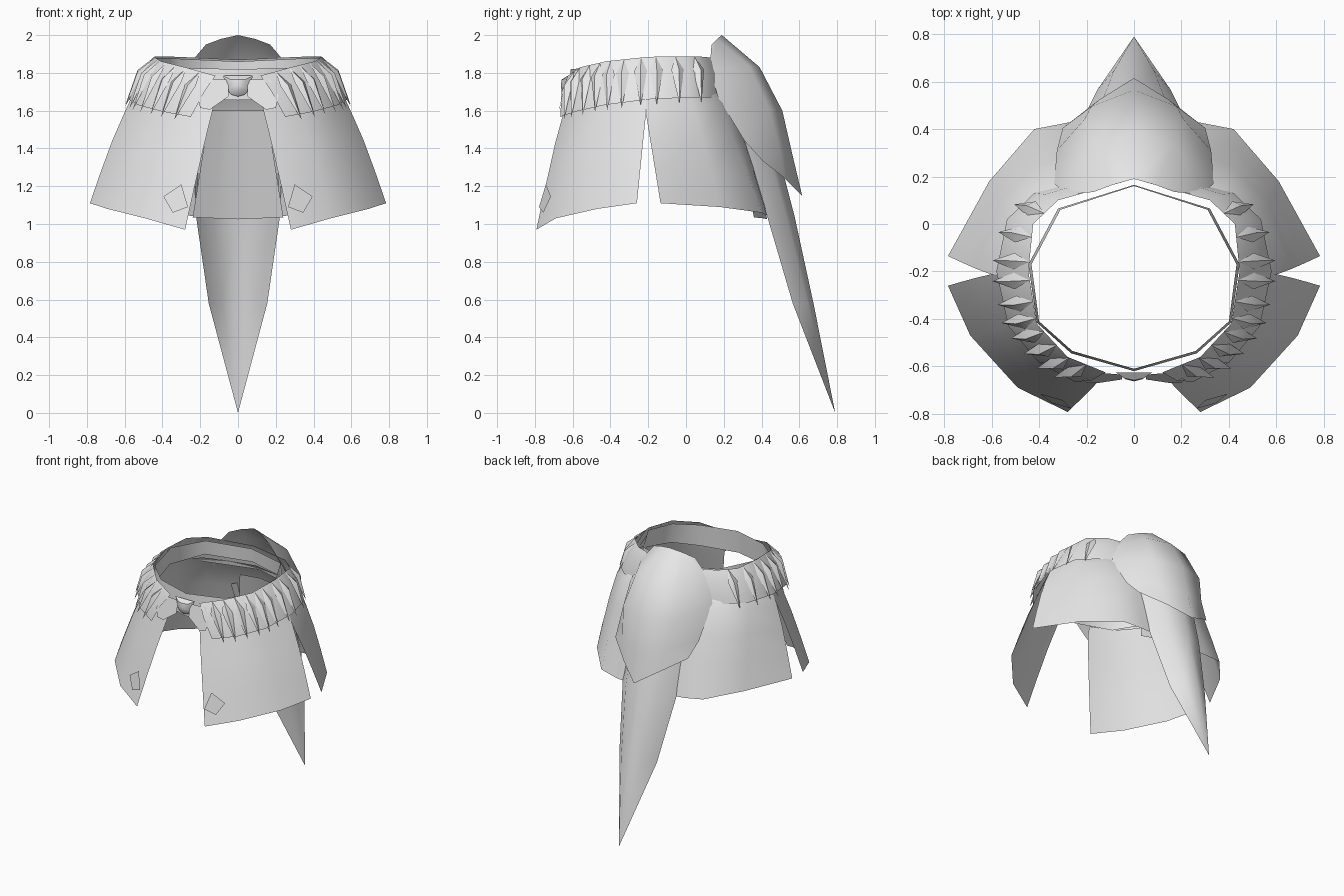
import bpy, bmesh, math
from mathutils import Vector

cube = bpy.data.objects.get("Cube")
if cube:
    bpy.data.objects.remove(cube, do_unlink=True)

grey = bpy.data.materials.new("plain_grey")
grey.use_nodes = True
colour = (0.8, 0.8, 0.8, 1)
grey.diffuse_color = colour
grey.node_tree.nodes["Principled BSDF"].inputs["Base Color"].default_value = colour

AXIS = Vector((0, -0.2, 0))


def outward(v):
    """Level direction from the body axis to a point."""
    out = v - AXIS
    out.z = 0
    return out.normalized()


def finish(name, bm, angle):
    """Weld, turn faces away from the body axis, and link the object."""
    bmesh.ops.remove_doubles(bm, verts=bm.verts, dist=0.0005)
    bm.normal_update()
    for f in bm.faces:
        if f.normal.dot(outward(f.calc_center_median())) < 0:
            f.normal_flip()
    mesh = bpy.data.meshes.new(name)
    bm.to_mesh(mesh)
    bm.free()
    mesh.materials.append(grey)
    mesh.shade_smooth()
    mesh.set_sharp_from_angle(angle=math.radians(angle))
    obj = bpy.data.objects.new(name, mesh)
    bpy.context.collection.objects.link(obj)


def polygon(bm, pts, side=1):
    bm.faces.new([bm.verts.new((p[0] * side, p[1], p[2])) for p in pts])


def sheet(name, rows, angle=50):
    """Grid of points, mirrored left to right."""
    bm = bmesh.new()
    for side in (1, -1):
        for a, b in zip(rows, rows[1:]):
            for i in range(len(a) - 1):
                polygon(bm, (a[i], a[i + 1], b[i + 1], b[i]), side)
    finish(name, bm, angle)


def blend(a, b, t, push=0):
    """Row between two rows, pushed outward."""
    row = [Vector(p).lerp(Vector(q), t) for p, q in zip(a, b)]
    return [v + outward(v) * push for v in row]


def along(row, t):
    i = min(int(t), len(row) - 2)
    return Vector(row[i]).lerp(Vector(row[i + 1]), t - i)


# Skirt: two front panels and a back panel, parted by a slit on each side
front_low = [(.28, -.792, .97), (.49, -.69, 1.03), (.69, -.47, 1.08), (.784, -.26, 1.11)]
front_high = [(.13, -.64, 1.62), (.33, -.575, 1.61), (.5, -.42, 1.6), (.603, -.212, 1.585)]
front_waist = [(.13, -.625, 1.68), (.31, -.56, 1.69), (.46, -.41, 1.7), (.55, -.212, 1.7)]
back_low = [(.784, -.135, 1.11), (.61, .18, 1.09), (.42, .4, 1.06), (.28, .427, 1.045), (0, .44, 1.03)]
back_high = [(.603, -.212, 1.585), (.54, .04, 1.62), (.4, .17, 1.64), (.22, .23, 1.65), (0, .27, 1.65)]
back_waist = [(.55, -.212, 1.7), (.49, .02, 1.71), (.37, .12, 1.71), (.2, .18, 1.71), (0, .22, 1.71)]
for name, low, high, waist in (("skirt_front_panels", front_low, front_high, front_waist),
                               ("skirt_back_panel", back_low, back_high, back_waist)):
    sheet(name, [low, blend(low, high, .35, .006), blend(low, high, .7, .008), high, waist])

# Narrow lining behind the middle of the back panel
sheet("skirt_back_lining", [[(.24, .36, 1.035), (.12, .41, 1.03), (0, .43, 1.025)],
                            [(.15, .235, 1.6), (.08, .25, 1.6), (0, .265, 1.6)]])

# Inner belt running all the way round, deeper at the front
belt_top = [(0, -.61, 1.82), (.26, -.535, 1.825), (.40, -.41, 1.845), (.432, -.17, 1.88),
            (.31, .06, 1.875), (0, .16, 1.86)]
belt_low = [(0, -.62, 1.655), (.265, -.545, 1.665), (.41, -.415, 1.70), (.445, -.17, 1.75),
            (.32, .065, 1.77), (0, .165, 1.76)]
sheet("inner_belt", [belt_top, belt_low])

# Flared collar around the hips, open at the front
collar_top = [(.12, -.625, 1.785), (.28, -.56, 1.83), (.41, -.42, 1.862), (.445, -.2, 1.885),
              (.425, .0, 1.888), (.32, .1, 1.885), (0, .19, 1.87)]
collar_low = [(.25, -.665, 1.567), (.4, -.585, 1.595), (.53, -.43, 1.63), (.58, -.2, 1.66),
              (.535, .02, 1.67), (.42, .13, 1.67), (0, .25, 1.67)]
collar_mid = blend(collar_top, collar_low, .4, .02)
sheet("collar", [collar_top, collar_mid, collar_low])

# Slim pointed studs standing on the collar, broad near the top
bm = bmesh.new()
for t in (.5, .95, 1.35, 1.75, 2.1, 2.42, 2.83, 3.2, 3.72, 4.45):
    top, mid, low = (along(r, t) for r in (collar_top, collar_mid, collar_low))
    out = outward(mid)
    wide = Vector((-out.y, out.x, 0)) * .035
    low = low + out * .025 + Vector((0, 0, -.03))
    mid = top.lerp(mid, .8) + out * .008
    apex = mid + out * .026
    for side in (1, -1):
        for a, b in ((top, mid + wide), (mid + wide, low), (low, mid - wide), (mid - wide, top)):
            polygon(bm, (a, b, apex), side)
        polygon(bm, (top, mid + wide, low, mid - wide), side)
finish("collar_studs", bm, 45)

# Bow leaves either side of the clasp
bm = bmesh.new()
for side in (1, -1):
    polygon(bm, [(.05, -.635, 1.765), (.17, -.625, 1.765), (.215, -.655, 1.68),
                 (.2, -.67, 1.615), (.15, -.67, 1.605), (.05, -.655, 1.675)], side)
finish("bow_leaves", bm, 40)

# Faceted clasp at the centre front
rim = [(0, -.625, 1.785), (.078, -.625, 1.785), (.062, -.63, 1.715), (.035, -.635, 1.685), (0, -.635, 1.675)]
face = [(0, -.658, 1.765), (.04, -.65, 1.765), (.034, -.655, 1.725), (.018, -.656, 1.705), (0, -.658, 1.70)]
hub = (0, -.663, 1.735)
bm = bmesh.new()
for side in (1, -1):
    for i in range(4):
        polygon(bm, (rim[i], rim[i + 1], face[i + 1], face[i]), side)
        polygon(bm, (face[i], face[i + 1], hub), side)
finish("clasp", bm, 40)

# Small diamond patches near the front hem
bm = bmesh.new()
for side in (1, -1):
    polygon(bm, [(.265, -.778, 1.09), (.345, -.755, 1.06), (.395, -.715, 1.145), (.30, -.742, 1.21)], side)
finish("hem_patches", bm, 30)

# Domed shield at the back of the waist
sheet("back_shield", [
    [(0, .19, 2.0), (.09, .165, 1.98), (.17, .135, 1.95)],
    [(0, .39, 1.83), (.17, .335, 1.835), (.28, .125, 1.82)],
    [(0, .51, 1.6), (.21, .44, 1.61), (.337, .17, 1.67)],
    [(0, .565, 1.36), (.18, .495, 1.40), (.325, .31, 1.44)],
    [(0, .615, 1.15), (.145, .525, 1.24), (.3, .405, 1.335)],
], 60)

# Long pointed tail hanging below the shield
tip = (0, .79, 0)
sheet("tail", [
    [(0, .46, 1.5), (.14, .4, 1.5), (.235, .25, 1.5)],
    [(0, .52, 1.25), (.14, .47, 1.25), (.23, .345, 1.25)],
    [(0, .575, 1.04), (.13, .53, 1.04), (.222, .43, 1.04)],
    [(0, .675, .58), (.085, .645, .58), (.155, .565, .58)],
    [tip, tip, tip],
], 60)
